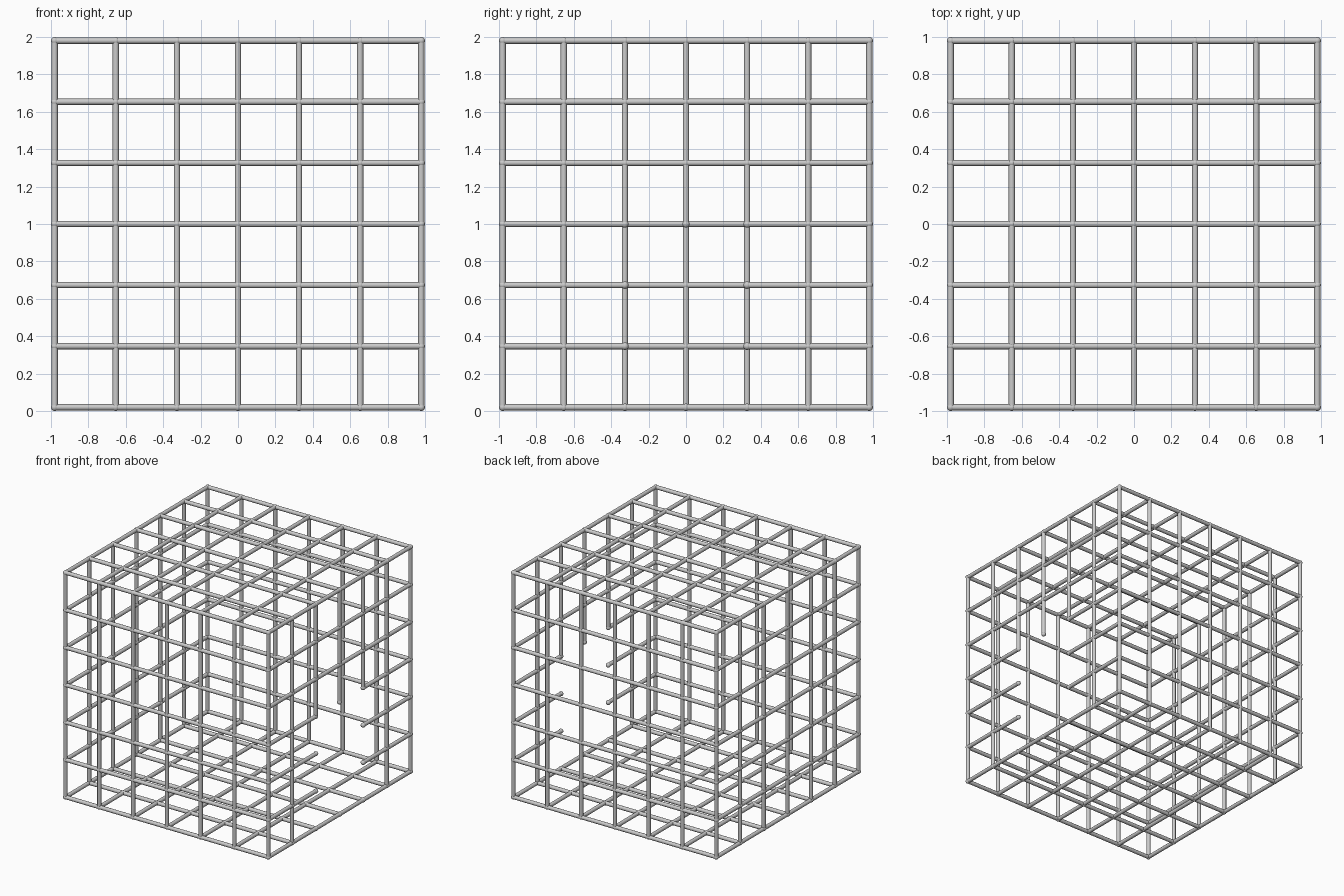
import bpy, bmesh, math
from mathutils import Vector, Matrix

if "Cube" in bpy.data.objects:
    bpy.data.objects.remove(bpy.data.objects["Cube"])

HALF, N = 0.98, 6          # lattice half size and cells per side
BAR_R, JOINT_R = 0.0168, 0.02
STEP = 2 * HALF / N


def point(idx):
    return Vector((-HALF + idx[0] * STEP, -HALF + idx[1] * STEP, 1 - HALF + idx[2] * STEP))


def spans(axis, fixed):
    """Bars run the full side, except around the doorway on the right side."""
    if fixed[0] == N:
        if axis == 1 and fixed[2] in (1, 2, 3):
            return [(0, 2), (4, N)]
        if axis == 2 and fixed[1] in (2, 3, 4):
            return [(3, N)]
    return [(0, N)]


def finish(bm, name):
    mesh = bpy.data.meshes.new(name)
    bm.to_mesh(mesh)
    bm.free()
    ob = bpy.data.objects.new(name, mesh)
    bpy.context.collection.objects.link(ob)
    bpy.ops.object.select_all(action='DESELECT')
    ob.select_set(True)
    bpy.context.view_layer.objects.active = ob
    bpy.ops.object.shade_smooth_by_angle(angle=math.radians(50))


# Round bars along each axis, on the six sides only
bars = bmesh.new()
nodes = set()
turn = (Matrix.Rotation(math.pi / 2, 4, 'Y'), Matrix.Rotation(math.pi / 2, 4, 'X'), Matrix.Identity(4))
for axis in range(3):
    for i in range(N + 1):
        for j in range(N + 1):
            if not ({i, j} & {0, N}):
                continue
            fixed = [i, j]
            fixed.insert(axis, 0)
            for a, b in spans(axis, fixed):
                start, end = fixed[:], fixed[:]
                start[axis], end[axis] = a, b
                p, q = point(start), point(end)
                bmesh.ops.create_cone(bars, cap_ends=True, segments=12, radius1=BAR_R, radius2=BAR_R,
                                      depth=(q - p).length,
                                      matrix=Matrix.Translation((p + q) / 2) @ turn[axis])
                for k in range(a, b + 1):
                    node = fixed[:]
                    node[axis] = k
                    nodes.add(tuple(node))
finish(bars, "cage_bars")

# Small rounded welds where bars meet or end
joints = bmesh.new()
for node in sorted(nodes):
    bmesh.ops.create_uvsphere(joints, u_segments=12, v_segments=8, radius=JOINT_R,
                              matrix=Matrix.Translation(point(node)))
finish(joints, "cage_joints")
